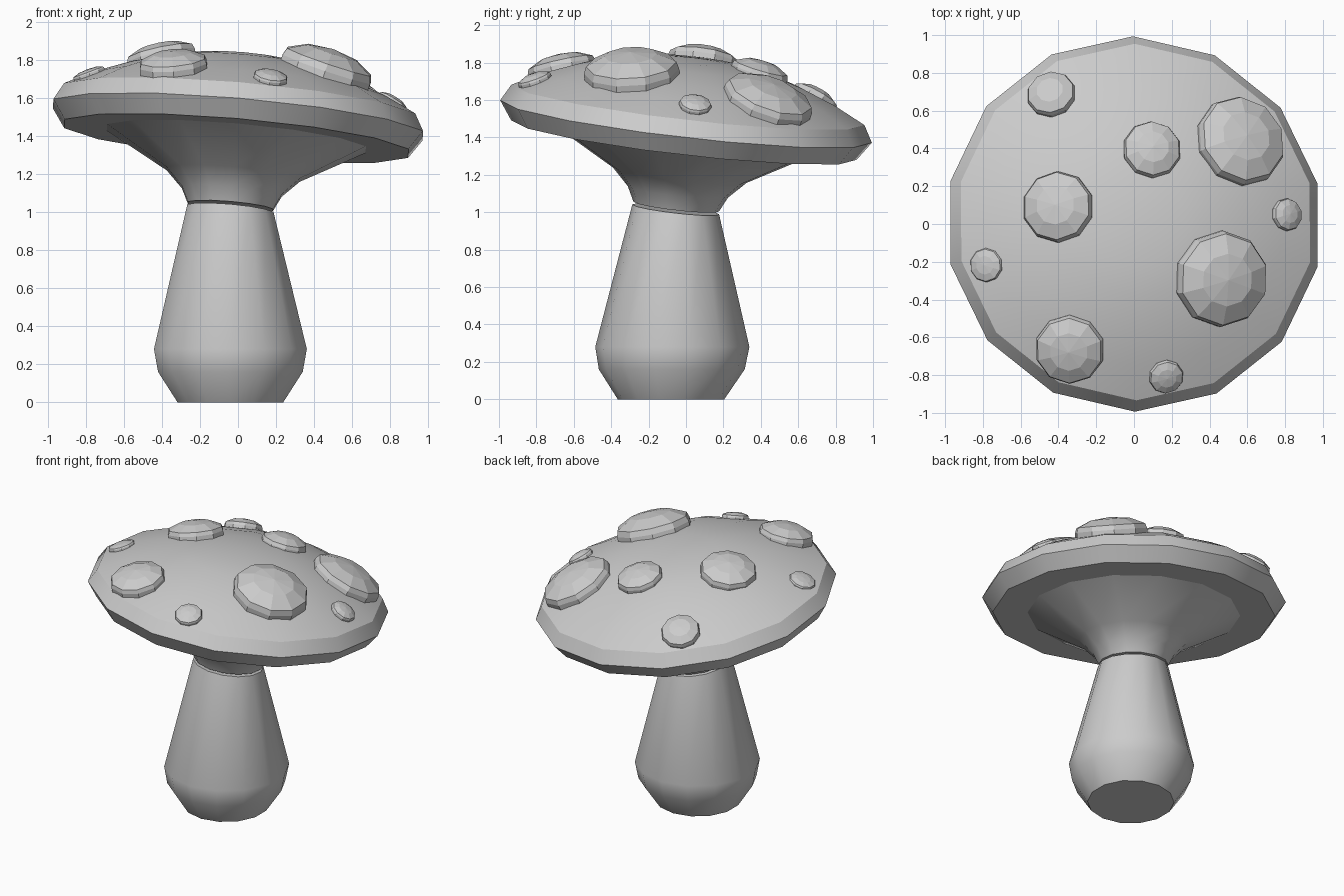
import bpy, bmesh, math
from mathutils import Vector, Matrix

cube = bpy.data.objects.get("Cube")
if cube:
    bpy.data.objects.remove(cube, do_unlink=True)

mat = bpy.data.materials.new("pale grey")
mat.use_nodes = True
GREY = (0.6, 0.6, 0.6, 1)
mat.diffuse_color = GREY
mat.node_tree.nodes["Principled BSDF"].inputs["Base Color"].default_value = GREY


def lathe(name, profile, sides, smooth=None, place=None):
    """Spin (radius, height) points about z; radius 0 makes a pole."""
    bm = bmesh.new()
    rings = []
    for r, h in profile:
        if r == 0:
            rings.append([bm.verts.new((0, 0, h))])
            continue
        angles = [math.pi / 2 + math.tau * i / sides for i in range(sides)]
        rings.append([bm.verts.new((r * math.cos(a), r * math.sin(a), h)) for a in angles])
    for low, high in zip(rings, rings[1:]):
        for i in range(sides):
            j = (i + 1) % sides
            corners = [low[i % len(low)], low[j % len(low)],
                       high[j % len(high)], high[i % len(high)]]
            bm.faces.new(list(dict.fromkeys(corners)))
    for ring in (rings[0], rings[-1]):
        if len(ring) > 1:
            bm.faces.new(ring)
    bmesh.ops.recalc_face_normals(bm, faces=bm.faces)
    if place:
        for v in bm.verts:
            v.co = place(v.co)
    mesh = bpy.data.meshes.new(name)
    bm.to_mesh(mesh)
    bm.free()
    mesh.materials.append(mat)
    obj = bpy.data.objects.new(name, mesh)
    bpy.context.collection.objects.link(obj)
    if smooth:
        bpy.ops.object.select_all(action='DESELECT')
        obj.select_set(True)
        bpy.context.view_layer.objects.active = obj
        bpy.ops.object.shade_smooth_by_angle(angle=math.radians(smooth))
    return obj


# The cap leans towards the back left
LEAN = Vector((0.087, 0.115, 1)).normalized()
tilt = Vector((0, 0, 1)).rotation_difference(LEAN).to_matrix().to_4x4()
cap_frame = Matrix.Translation((0, 0, 1.485)) @ tilt


def in_cap(co):
    return cap_frame @ co


# Cap with a thick faceted rim
DOME = [(0.95, 0.09), (0.78, 0.175), (0.6, 0.245), (0.42, 0.3), (0.25, 0.33), (0, 0.345)]
lathe("cap", [(0.7, -0.1), (0.93, -0.1), (1.0, 0)] + DOME, 14, 32, in_cap)

# Gills flare from the stem to the underside of the cap
lathe("gills", [(0.23, -0.46), (0.27, -0.38), (0.36, -0.29), (0.7, -0.1)], 14, 40, in_cap)

# Stem, its top ring leaning to meet the gills
STEM_TOP = 1.015


def in_stem(co):
    t = co.z / STEM_TOP
    z = co.z
    if t > 0.99:
        z -= (LEAN.x * co.x + LEAN.y * co.y) / LEAN.z
    return Vector((co.x - 0.04, co.y - 0.08 + 0.025 * t, z))


lathe("stem", [(0.285, 0), (0.39, 0.16), (0.412, 0.28), (0.232, STEM_TOP)], 14, 40, in_stem)


def dome_at(r):
    """Height and slope of the cap's dome at a radius."""
    for (r1, h1), (r0, h0) in zip(DOME, DOME[1:]):
        if r >= r0:
            slope = (h1 - h0) / (r1 - r0)
            return h0 + slope * (r - r0), slope


# Faceted spots: x, y, radius, height
SPOTS = [(-0.43, 0.70, 0.13, 0.06), (0.57, 0.45, 0.245, 0.1), (0.09, 0.39, 0.155, 0.07),
         (-0.41, 0.085, 0.19, 0.08), (0.82, 0.065, 0.087, 0.035), (-0.78, -0.21, 0.09, 0.025),
         (0.46, -0.29, 0.255, 0.12), (-0.34, -0.66, 0.185, 0.08), (0.175, -0.80, 0.092, 0.035)]
for n, (x, y, radius, height) in enumerate(SPOTS, 1):
    flat = Vector((x - 0.02, y - 0.03, 0))
    h, slope = dome_at(flat.length)
    out = flat.normalized()
    normal = Vector((-slope * out.x, -slope * out.y, 1)).normalized()
    turn = Vector((0, 0, 1)).rotation_difference(normal).to_matrix().to_4x4()
    frame = cap_frame @ Matrix.Translation((flat.x, flat.y, h)) @ turn
    profile = [(radius * a, height * b) for a, b in
               ((1, -0.4), (1, 0.1), (0.95, 0.42), (0.55, 0.85), (0, 1))]
    lathe(f"spot_{n}", profile, 10, None, lambda co: frame @ co)
